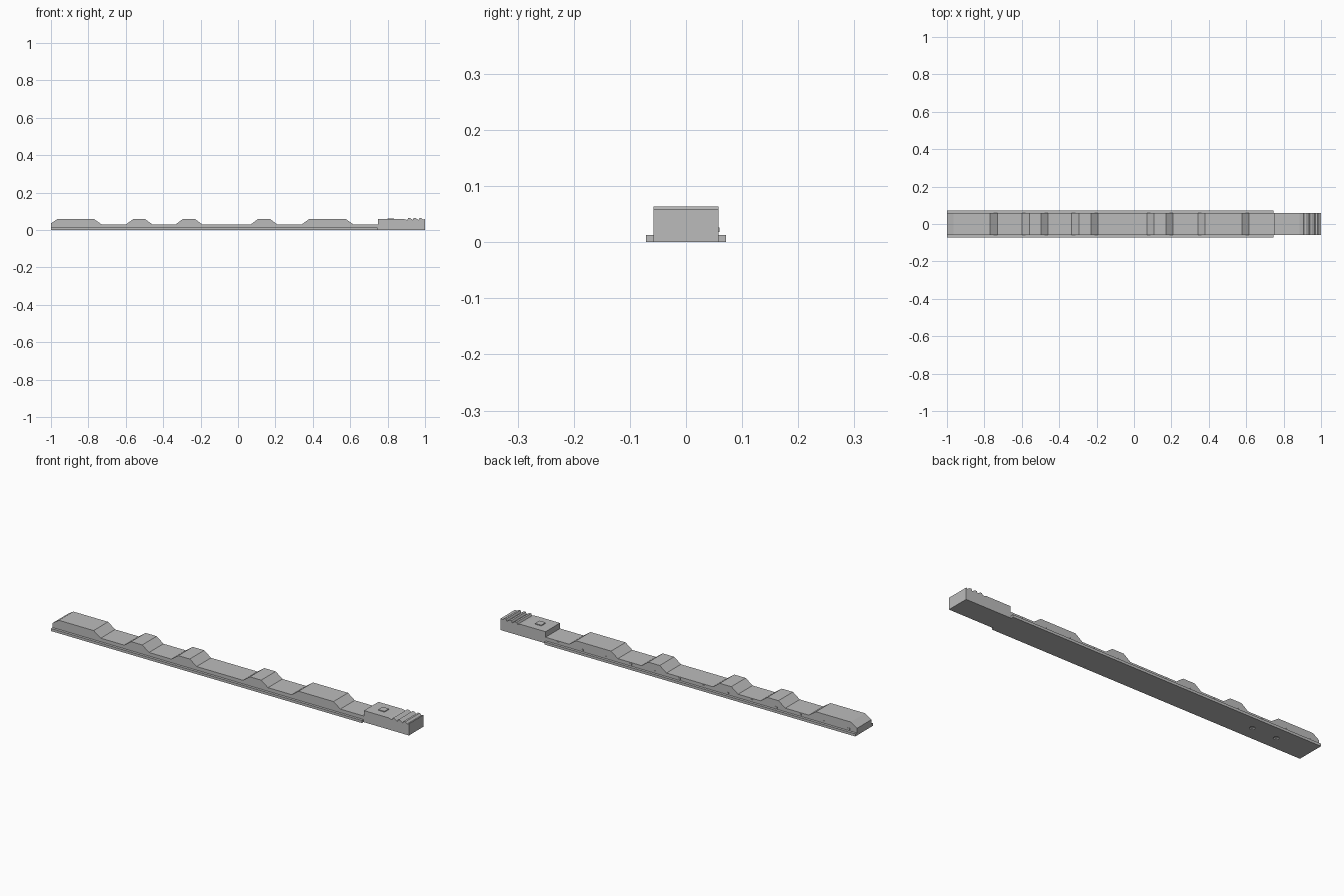
import bpy
import bmesh

cube = bpy.data.objects.get("Cube")
if cube:
    bpy.data.objects.remove(cube, do_unlink=True)

grey = bpy.data.materials.new("plain grey")
grey.use_nodes = True
colour = (0.5, 0.5, 0.5, 1)
grey.diffuse_color = colour
grey.node_tree.nodes["Principled BSDF"].inputs["Base Color"].default_value = colour

LOW, HIGH, HALF_WIDTH = 0.031, 0.059, 0.058


def finish(name, bm):
    bmesh.ops.recalc_face_normals(bm, faces=bm.faces)
    mesh = bpy.data.meshes.new(name)
    bm.to_mesh(mesh)
    bm.free()
    mesh.materials.append(grey)
    obj = bpy.data.objects.new(name, mesh)
    bpy.context.collection.objects.link(obj)
    return obj


def extrude_profile(name, points, y0, y1):
    """Sweep an x-z outline along y."""
    bm = bmesh.new()
    face = bm.faces.new([bm.verts.new((x, y0, z)) for x, z in points])
    swept = bmesh.ops.extrude_face_region(bm, geom=[face])["geom"]
    verts = [v for v in swept if isinstance(v, bmesh.types.BMVert)]
    bmesh.ops.translate(bm, verts=verts, vec=(0, y1 - y0, 0))
    return finish(name, bm)


def box(name, x0, x1, y0, y1, z0, z1):
    return extrude_profile(name, [(x0, z0), (x1, z0), (x1, z1), (x0, z1)], y0, y1)


# Bar and handle in one outline: each hump is its flat top, with sloped flanks
outline = [(-1, 0), (-1, 0.036), (-0.965, HIGH), (-0.77, HIGH), (-0.73, LOW)]
for start, end in [(-0.56, -0.497), (-0.295, -0.23), (0.107, 0.171), (0.38, 0.577)]:
    outline += [(start - 0.038, LOW), (start, HIGH), (end, HIGH), (end + 0.038, LOW)]
outline += [(0.748, LOW), (0.748, HIGH), (0.885, HIGH)]

# Thumb grip teeth
for i in range(3):
    x = 0.905 + i * 0.03
    outline += [(x, 0.054), (x + 0.005, 0.064), (x + 0.015, 0.064)]
outline += [(0.99, 0.056), (1, HIGH), (1, 0)]
bar = extrude_profile("notched_bar", outline, -HALF_WIDTH, HALF_WIDTH)

# Shallow sockets under the bar
for x in (-0.67, -0.806):
    bm = bmesh.new()
    bmesh.ops.create_cone(bm, cap_ends=True, segments=16, radius1=0.013,
                          radius2=0.013, depth=0.012)
    bmesh.ops.translate(bm, verts=bm.verts, vec=(x, 0, 0))
    cutter = finish("socket_cutter", bm)
    cutter.hide_render = True
    cut = bar.modifiers.new("socket", "BOOLEAN")
    cut.operation = "DIFFERENCE"
    cut.solver = "EXACT"
    cut.object = cutter
    bpy.context.view_layer.objects.active = bar
    bpy.ops.object.modifier_apply(modifier=cut.name)
    bpy.data.objects.remove(cutter, do_unlink=True)

# Guide rails along both lower edges
for side, name in ((-1, "front_rail"), (1, "back_rail")):
    y0, y1 = sorted((side * HALF_WIDTH, side * 0.071))
    box(name, -1, 0.745, y0, y1, 0, 0.013)

# Plain raised pad on the handle
box("handle_pad", 0.8, 0.835, -0.018, 0.018, HIGH - 0.002, 0.063)

# Row of small position marks on the back
for i in range(13):
    x = 0.677 - i * 0.136
    box("position_mark", x - 0.006, x + 0.006, 0.057, 0.06, 0.018, 0.026)
